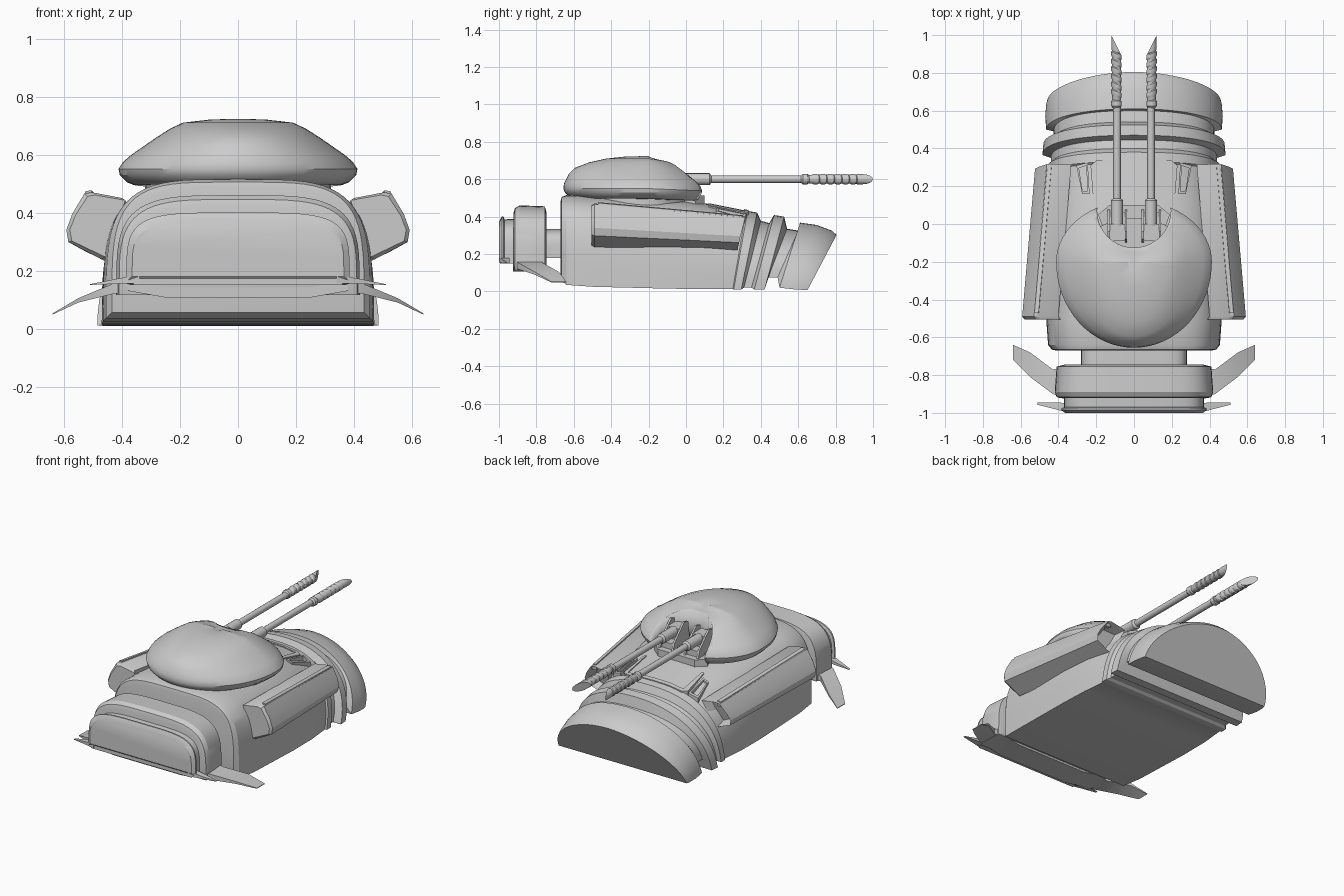
import bpy, bmesh, math

if "Cube" in bpy.data.objects:
    bpy.data.objects.remove(bpy.data.objects["Cube"])

grey = bpy.data.materials.new("armour grey")
grey.diffuse_color = (0.6, 0.6, 0.6, 1)
grey.use_nodes = True
grey.node_tree.nodes["Principled BSDF"].inputs["Base Color"].default_value = grey.diffuse_color


def finish(name, bm, angle=28):
    bmesh.ops.recalc_face_normals(bm, faces=bm.faces[:])
    me = bpy.data.meshes.new(name)
    bm.to_mesh(me)
    bm.free()
    me.materials.append(grey)
    ob = bpy.data.objects.new(name, me)
    bpy.context.collection.objects.link(ob)
    bpy.ops.object.select_all(action='DESELECT')
    ob.select_set(True)
    bpy.context.view_layer.objects.active = ob
    bpy.ops.object.shade_smooth_by_angle(angle=math.radians(angle))
    return ob


def loft(name, rings, angle=28, intake=False):
    """Skin a list of equal closed rings and cap both ends."""
    bm = bmesh.new()
    vs = [[bm.verts.new(p) for p in r] for r in rings]
    n = len(vs[0])
    for a, b in zip(vs, vs[1:]):
        for i in range(n):
            j = (i + 1) % n
            bm.faces.new((a[i], a[j], b[j], b[i]))
    bm.faces.new(vs[0])
    end = bm.faces.new(vs[-1])
    if intake:
        bmesh.ops.recalc_face_normals(bm, faces=bm.faces[:])
        bmesh.ops.inset_region(bm, faces=[end], thickness=0.03)
        bmesh.ops.translate(bm, verts=end.verts[:], vec=(0, -0.06, 0))
    return finish(name, bm, angle)


def arch(yb, yt, w, zb, zt, n, segs=36):
    """Flat-bottomed rounded arch leaning from yb (bottom) to yt (top)."""
    ring = []
    for i in range(segs + 1):
        t = math.pi * i / segs
        c, s = math.cos(t), max(math.sin(t), 0)
        if i in (0, segs):
            s = 0
        f = s ** (2 / n)
        x = math.copysign(w * abs(c) ** (2 / n), c)
        ring.append((x, yb + (yt - yb) * f, zb + (zt - zb) * f))
    return ring


def pair(name, rings, **kw):
    loft("right_" + name, rings, **kw)
    loft("left_" + name, [[(-x, y, z) for x, y, z in r] for r in rings], **kw)


def prism(name, outline, z0, z1):
    loft(name, [[(x, y, z) for x, y in outline] for z in (z0, z1)])


def box(name, x0, x1, y0, y1, z0, z1):
    prism(name, [(x0, y0), (x1, y0), (x1, y1), (x0, y1)], z0, z1)


# hull with stepped, leaning ridges and nose cap
loft("hull", [arch(*s) for s in [
    (-.67, -.67, .41, .08, .485, 4.2), (-.665, -.665, .435, .055, .505, 4.2),
    (-.64, -.64, .455, .035, .515, 4), (-.5, -.5, .465, .025, .512, 3.8),
    (-.1, -.1, .47, .015, .497, 3.4), (.1, .12, .465, .012, .468, 3),
    (.25, .32, .45, .012, .424, 2.6),
    (.255, .33, .46, .01, .43, 2.6), (.295, .38, .46, .01, .422, 2.5),
    (.31, .4, .44, .02, .378, 2.4), (.35, .445, .44, .02, .365, 2.4),
    (.365, .47, .485, .01, .408, 2.3), (.42, .525, .48, .01, .4, 2.25),
    (.44, .54, .425, .075, .335, 2.4), (.49, .6, .425, .075, .325, 2.4),
    (.5, .61, .465, .02, .368, 2.1), (.57, .7, .47, .012, .355, 2),
    (.63, .78, .465, .008, .325, 1.9), (.65, .805, .46, .008, .302, 1.85)]])

# rear neck, engine block and end plate
loft("neck", [arch(y, y, .28, .18, .335, 5) for y in (-.78, -.64)])
loft("engine_block", [arch(*s) for s in [
    (-.745, -.745, .37, .14, .42, 4), (-.755, -.755, .41, .12, .455, 4),
    (-.89, -.89, .42, .115, .46, 4), (-.915, -.915, .41, .115, .445, 4),
    (-.922, -.922, .39, .14, .42, 4)]])
loft("end_plate", [arch(*s) for s in [
    (-.9, -.9, .37, .15, .39, 4.5), (-.97, -.97, .37, .15, .385, 4.5),
    (-.975, -.975, .385, .155, .4, 4.5), (-.985, -.985, .385, .16, .4, 4.5),
    (-1, -1, .365, .18, .37, 4.5)]])


# swept fins and the lower lips that carry them
def blade(x, ya, yb, z, t):
    return [(x, ya, z), (x, yb, z), (x, yb, z - t), (x, ya, z - t)]


pair("large_fin", [blade(.36, -.92, -.76, .165, .045), blade(.43, -.9, -.77, .155, .035),
                   blade(.55, -.81, -.68, .105, .015), blade(.64, -.72, -.64, .052, .004)])
pair("small_fin", [blade(.34, -1, -.95, .185, .03), blade(.4, -.985, -.945, .175, .02),
                   blade(.51, -.957, -.945, .153, .003)])
loft("large_lip", [blade(x, -.925, -.76, z, .035) for x, z in
                   ((-.38, .165), (-.25, .142), (.25, .142), (.38, .165))])
loft("small_lip", [blade(x, -.995, -.92, z, .035) for x, z in
                   ((-.36, .185), (-.25, .185), (.25, .185), (.36, .185))])

# side pods with an open front and a raised rail
pod = [(.4, .45), (.505, .47), (.53, .465), (.572, .395), (.592, .34), (.585, .298), (.47, .238)]
pair("pod", [[(x - .012, -.505, z * .92 + .028) for x, z in pod],
             [(x, -.49, z) for x, z in pod],
             [(x - .068, .27 + .2 * (z - .23), z - .025 - .19 * (z - .235)) for x, z in pod]],
     intake=True)
pair("pod_rail", [[(.505 - dx, y, .477 - d), (.527 - dx, y, .473 - d),
                   (.535 - dx, y, .44 - d), (.5 - dx, y, .44 - d)]
                  for y, d, dx in ((-.47, 0, 0), (.3, .069, .067))])


# deck hatch: frame strips and side vents laid on the sloping deck
def deck(x, y):
    t = (y - .1) / .2
    return (.468 - .04 * t) * (1 - abs(x / .46) ** 2.8) ** (1 / 2.8)


def plate(name, pts, h):
    loft(name, [[(x, y, deck(x, y) + dz) for x, y in pts] for dz in (-.03, h)])


for i, (a, b) in enumerate([(-.2, -.1), (-.1, 0), (0, .1), (.1, .2)]):
    plate(f"hatch_panel_{i}", [(a, .12), (b, .12), (b * 1.08, .31), (a * 1.08, .31)], .008)
    plate(f"hatch_front_strip_{i}", [(a * 1.1, .31), (b * 1.1, .31), (b, .335), (a, .335)], .014)
for s, side in ((1, "right"), (-1, "left")):
    def m(p):
        return [(s * x, y) for x, y in p]
    plate(side + "_hatch_edge", m([(.2, .12), (.215, .12), (.23, .31), (.2, .335)]), .014)
    vent = [(.235, .16), (.275, .16), (.305, .31), (.245, .325)]
    for i in range(4):
        (ax, ay), (bx, by) = vent[i], vent[(i + 1) % 4]

        def k(x, y):
            return (x + (.267 - x) * .35, y + (.235 - y) * .18)
        plate(f"{side}_vent_edge_{i}", m([(ax, ay), (bx, by), k(bx, by), k(ax, ay)]), .018)

# turret ring and dome with a round notch for the guns
loft("turret_ring", [[(.32 * math.cos(a), -.22 + (.36 if math.sin(a) < 0 else .25) * math.sin(a), z)
                      for a in [i * math.tau / 48 for i in range(48)]] for z in (.46, .525)])
rings = []
# height, then side, rear and front reach as fractions of the full radius
for z, fx, fr, ff in [(.497, .88, .88, .9), (.505, .93, .93, .94), (.53, .99, .985, .98),
                      (.55, 1, 1, 1), (.575, .96, .995, .98), (.6, .89, .97, .92),
                      (.63, .785, .935, .82), (.66, .68, .87, .7), (.69, .565, .7, .55),
                      (.71, .46, .5, .36), (.72, .25, .3, .18), (.723, .08, .1, .06)]:
    ring = []
    for i in range(64):
        a = i * math.tau / 64
        c, s = math.cos(a), math.sin(a)
        y = -.2 + (.455 * fr if s < 0 else .325 * ff) * s
        ring.append((.412 * fx * c, y, z - .02 * max(0, s) * (1 - .3 * fx)))
    rings.append(ring)
dome = loft("turret_dome", rings, 32)
cut = loft("notch_cutter", [[(.195 * math.cos(i * math.tau / 40), .07 + .195 * math.sin(i * math.tau / 40), z)
                             for i in range(40)] for z in (.4, .9)])
cut.hide_render = True
cut.hide_viewport = True
mod = dome.modifiers.new("notch", 'BOOLEAN')
mod.operation = 'DIFFERENCE'
mod.object = cut
mod.solver = 'EXACT'

# gun floor
prism("gun_floor", [(-.19, .05), (-.15, -.06), (-.08, -.11), (0, -.13), (.08, -.11),
                    (.15, -.06), (.19, .05), (.13, .1), (-.13, .1)], .46, .512)


# tubes along y
def tube(name, x, parts, z=.6, segs=16):
    """parts: (y, radius, slant) rings; slant leans the ring outward."""
    out = math.copysign(1, x)
    loft(name, [[(x + r * math.cos(a), y + k * out * r * math.cos(a), z + r * math.sin(a))
                 for a in [i * math.tau / segs for i in range(segs)]] for y, r, k in parts])


for s, side in ((1, "right"), (-1, "left")):
    x = s * .09
    # wedge cheeks and breech of the gun mount
    for dx in (-.05, .042):
        loft(f"{side}_cheek_{'outer' if dx * s > 0 else 'inner'}",
             [[(x + d, y, z) for y, z in ((-.1, .5), (-.08, .65), (-.04, .66), (.06, .56), (.08, .5))]
              for d in (dx, dx + .012)])
    box(side + "_breech", x - .042, x + .042, -.09, .0, .5, .625)
    box(side + "_mount_step", x - .042, x + .042, -.01, .06, .5, .55)
    tube(side + "_barrel", x, [(-.01, .032, 0), (.125, .032, 0), (.13, .027, 0),
                               (.135, .02, 0), (.62, .02, 0)])
    # ribbed muzzle ending in a slanted cut
    parts = [(.615, .02, 0), (.625, .028, 0), (.65, .028, 0), (.655, .022, .2)]
    for i in range(6):
        y = .675 + i * .04
        parts += [(y, .024, .4), (y + .008, .028, .4), (y + .026, .028, .4), (y + .032, .024, .4)]
    parts += [(.915, .027, .8), (.945, .027, 2.0)]
    tube(side + "_muzzle", x + s * .003, parts)
